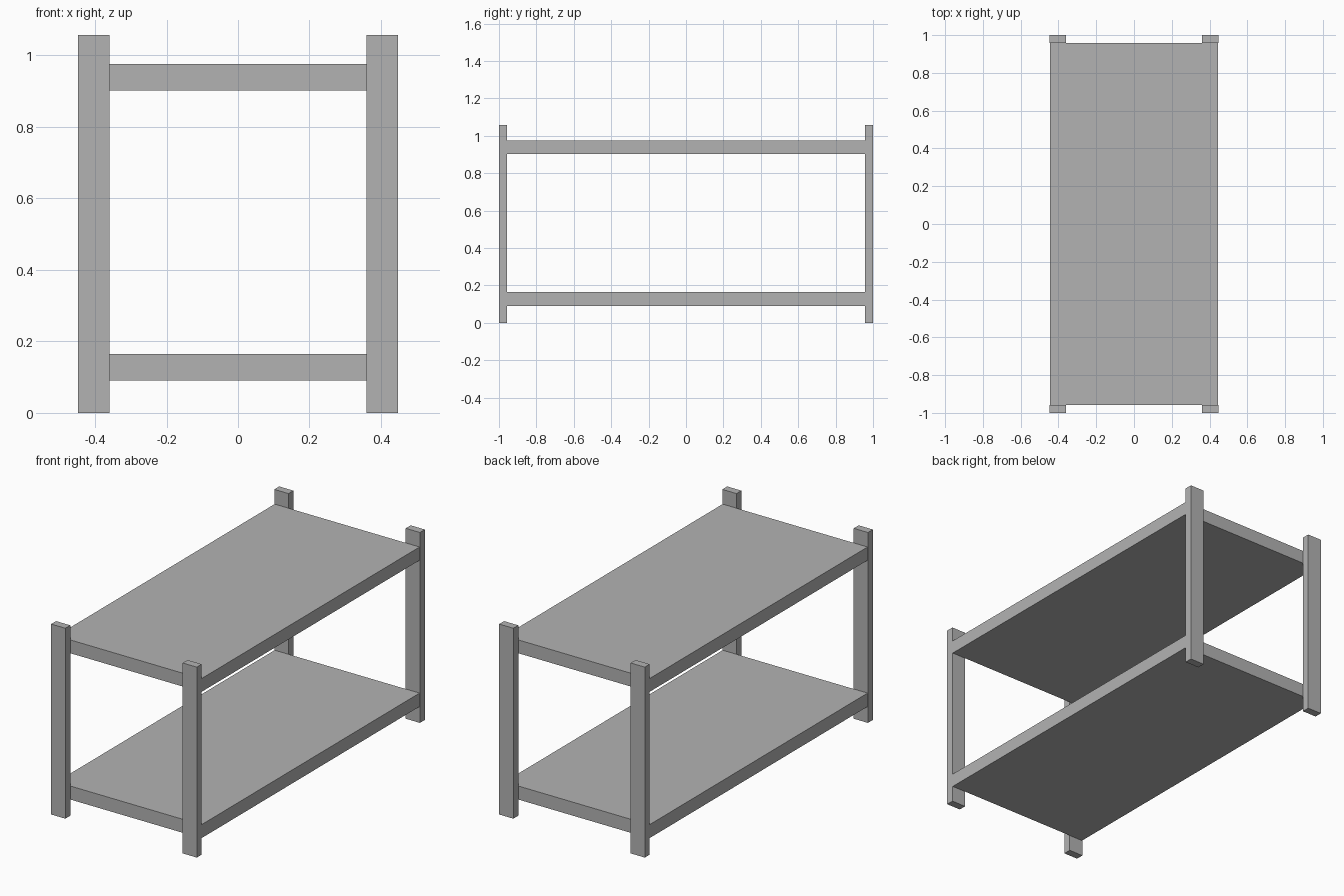
import bpy

if "Cube" in bpy.data.objects:
    bpy.data.objects.remove(bpy.data.objects["Cube"])

# One plain grey for the whole unit
grey = bpy.data.materials.new("plain_grey")
grey.diffuse_color = (0.45, 0.45, 0.45, 1)
grey.use_nodes = True
grey.node_tree.nodes["Principled BSDF"].inputs["Base Color"].default_value = grey.diffuse_color


def box(name, low, high):
    """Axis-aligned box between two opposite corners."""
    centre = [(a + b) / 2 for a, b in zip(low, high)]
    bpy.ops.mesh.primitive_cube_add(size=1, location=centre)
    obj = bpy.context.object
    obj.name = name
    obj.scale = [b - a for a, b in zip(low, high)]
    bpy.ops.object.transform_apply(location=False, rotation=False, scale=True)
    obj.data.materials.append(grey)
    return obj


HALF_W, HALF_L, HEIGHT = 0.447, 1.0, 1.057
POST_W, POST_T = 0.087, 0.043

# Four corner posts, standing outside the shelf ends
for side, sx in (("left", -1), ("right", 1)):
    for end, sy in (("front", -1), ("back", 1)):
        xs = sorted((sx * HALF_W, sx * (HALF_W - POST_W)))
        ys = sorted((sy * HALF_L, sy * (HALF_L - POST_T)))
        box(f"{end}_{side}_post", (xs[0], ys[0], 0), (xs[1], ys[1], HEIGHT))

# Two solid shelves between the posts
SHELF_W, SHELF_L = 0.445, HALF_L - POST_T
for name, z0, z1 in (("lower_shelf", 0.09, 0.165), ("upper_shelf", 0.902, 0.976)):
    box(name, (-SHELF_W, -SHELF_L, z0), (SHELF_W, SHELF_L, z1))
